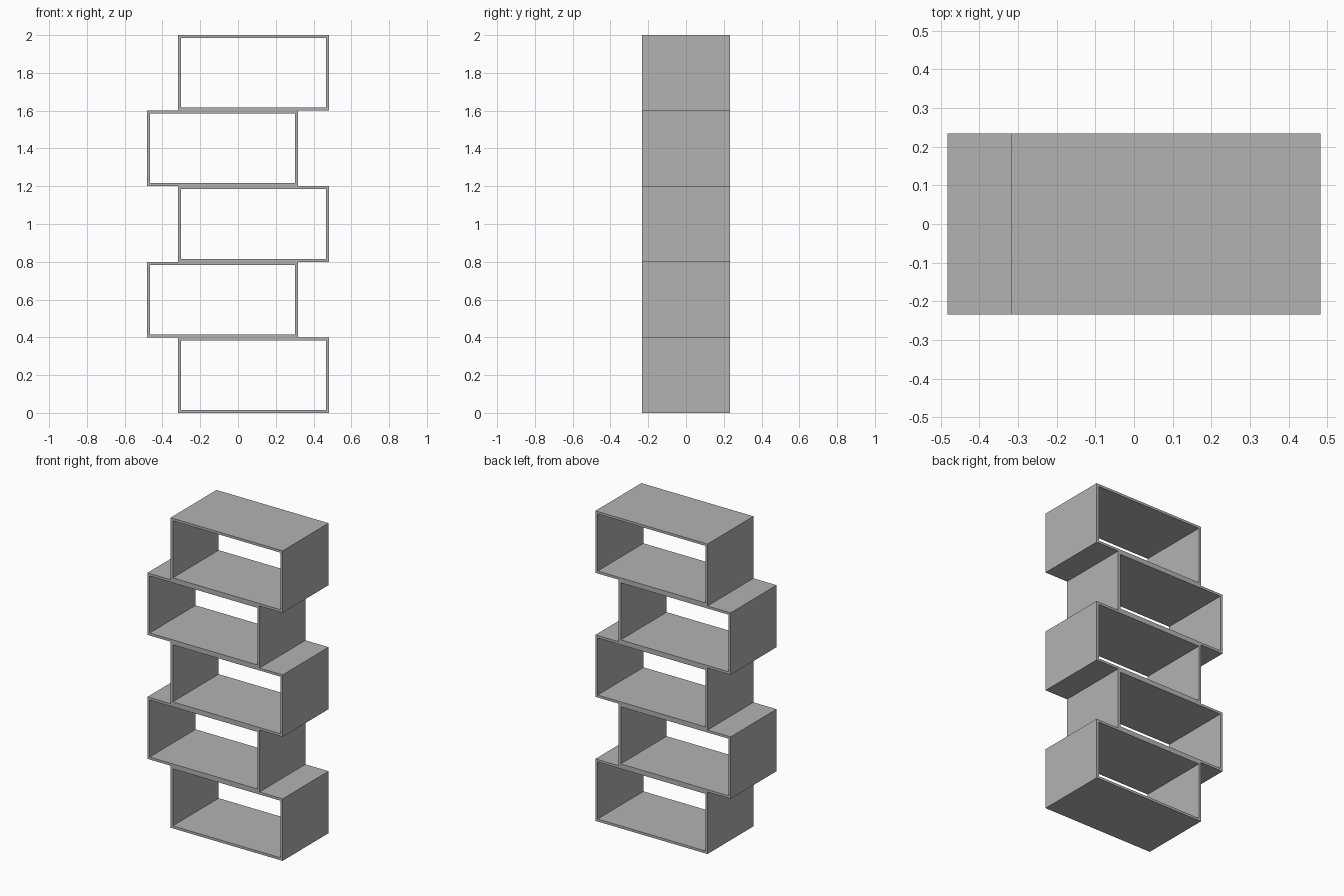
import bpy
import bmesh

if "Cube" in bpy.data.objects:
    bpy.data.objects.remove(bpy.data.objects["Cube"], do_unlink=True)

WIDTH, DEPTH, HEIGHT, WALL = 0.8, 0.468, 0.4, 0.016
TIERS, SHIFT = 5, 0.0825

grey = bpy.data.materials.new("plain_grey")
grey.use_nodes = True
colour = (0.45, 0.45, 0.45, 1)
grey.diffuse_color = colour
grey.node_tree.nodes["Principled BSDF"].inputs["Base Color"].default_value = colour


def open_box(name, x, z):
    """Rectangular tube, open at front and back, standing on z."""
    bm = bmesh.new()

    def ring(inset, y):
        a, low, high = WIDTH / 2 - inset, inset, HEIGHT - inset
        corners = ((-a, low), (a, low), (a, high), (-a, high))
        return [bm.verts.new((px, y, pz)) for px, pz in corners]

    # Outer front, outer back, inner back, inner front, closed in a loop
    rings = [ring(0, -DEPTH / 2), ring(0, DEPTH / 2),
             ring(WALL, DEPTH / 2), ring(WALL, -DEPTH / 2)]
    for r, first in enumerate(rings):
        second = rings[(r + 1) % 4]
        for i in range(4):
            j = (i + 1) % 4
            bm.faces.new((first[i], first[j], second[j], second[i]))
    bmesh.ops.recalc_face_normals(bm, faces=bm.faces)

    mesh = bpy.data.meshes.new(name)
    bm.to_mesh(mesh)
    bm.free()
    mesh.materials.append(grey)
    obj = bpy.data.objects.new(name, mesh)
    obj.location = (x, 0, z)
    bpy.context.collection.objects.link(obj)


# Staggered stack of shelf boxes, alternating side to side
for tier in range(TIERS):
    side = 1 if tier % 2 == 0 else -1
    open_box(f"shelf_box_{tier + 1}", side * SHIFT, tier * HEIGHT)
